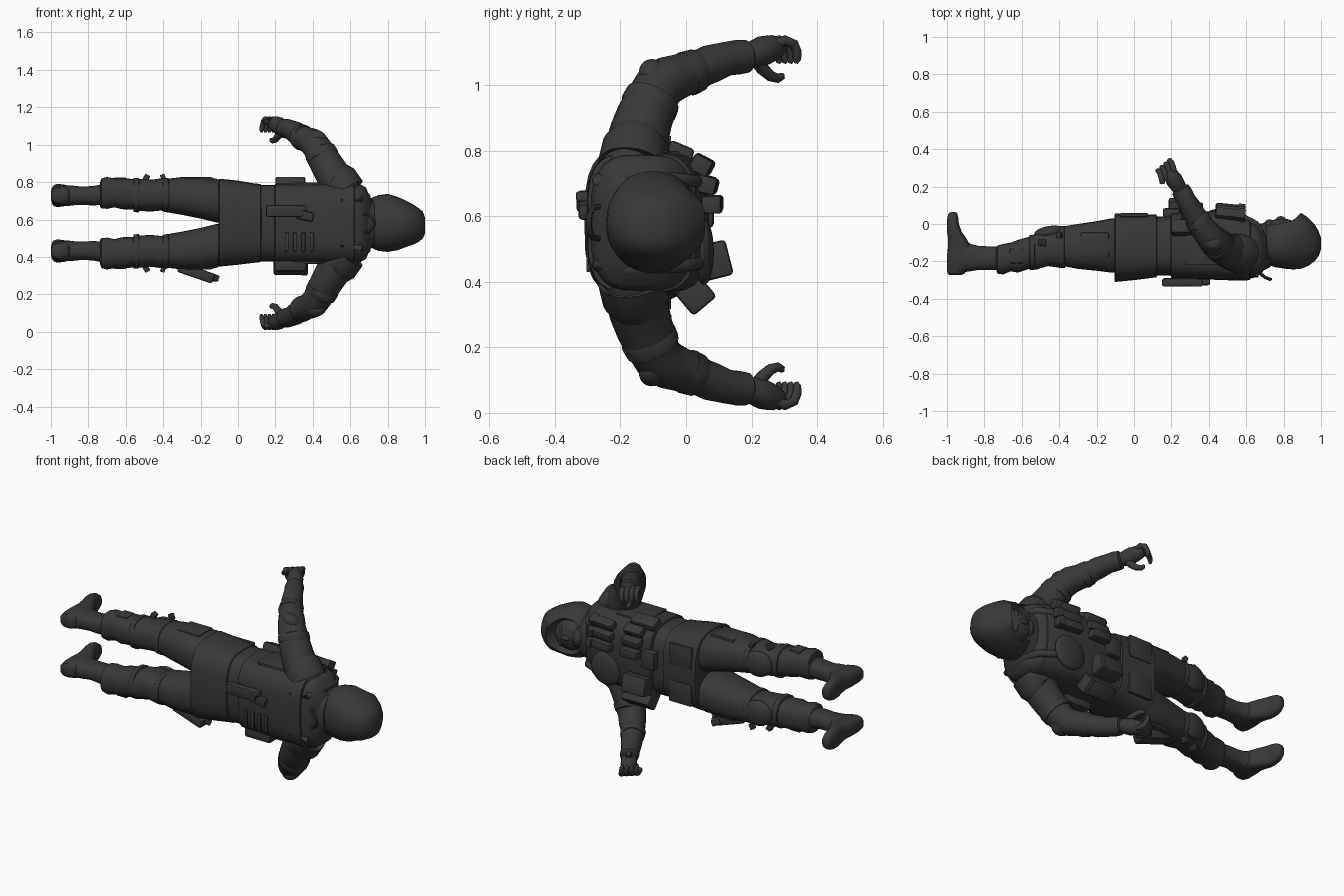
import bpy, bmesh, math
from mathutils import Vector, Matrix, Euler

C = 0.58  # height of the figure's centre plane; the body lies along x, facing +y
mat = bpy.data.materials.new("charcoal")
mat.diffuse_color = (0.04, 0.04, 0.04, 1)


def finish(name, bm):
    bmesh.ops.recalc_face_normals(bm, faces=bm.faces)
    me = bpy.data.meshes.new(name)
    bm.to_mesh(me)
    bm.free()
    me.materials.append(mat)
    ob = bpy.data.objects.new(name, me)
    bpy.context.collection.objects.link(ob)
    return ob


def skin(name, loops):
    """Bridge closed loops of points and cap both ends."""
    bm = bmesh.new()
    vs = [[bm.verts.new(p) for p in lp] for lp in loops]
    n = len(vs[0])
    for a, b in zip(vs, vs[1:]):
        for i in range(n):
            bm.faces.new((a[i], a[(i + 1) % n], b[(i + 1) % n], b[i]))
    bm.faces.new(vs[0])
    bm.faces.new(vs[-1][::-1])
    return finish(name, bm)


def loft(name, rings, s=1, axis="x", e=2.4, n=28):
    """Rings are (position, low, high, side low, side high), rounded by exponent e."""
    loops = []
    for t, a0, a1, d0, d1 in rings:
        lp = []
        for i in range(n):
            w = 2 * math.pi * i / n
            c, q = math.cos(w), math.sin(w)
            a = (a0 + a1) / 2 + (a1 - a0) / 2 * math.copysign(abs(c) ** (2 / e), c)
            d = (d0 + d1) / 2 + (d1 - d0) / 2 * math.copysign(abs(q) ** (2 / e), q)
            z = C + s * d
            lp.append((t, a, z) if axis == "x" else (a, t, z))
        loops.append(lp)
    return skin(name, loops)


def tube(name, pts, s=1, n=16):
    """Round limb through (x, y, side, radius) points."""
    P = [Vector((x, y, C + s * d)) for x, y, d, r in pts]
    loops = []
    for i, p in enumerate(P):
        t = (P[min(i + 1, len(P) - 1)] - P[max(i - 1, 0)]).normalized()
        u = t.cross(Vector((0.8, 0.6, 0))).normalized()
        v = t.cross(u)
        r = pts[i][3]
        loops.append([p + r * (math.cos(w) * u + math.sin(w) * v)
                      for w in (2 * math.pi * k / n for k in range(n))])
    return skin(name, loops)


def place(loc, rot, size, s):
    x, y, d = loc
    e = Euler((s * rot[0], s * rot[1], rot[2]))
    return (Matrix.Translation((x, y, C + s * d)) @ e.to_matrix().to_4x4()
            @ Matrix.Diagonal((*size, 1)))


def box(name, loc, size, rot=(0, 0, 0), s=1, bevel=0.012):
    bm = bmesh.new()
    bmesh.ops.create_cube(bm, size=1, matrix=place(loc, rot, size, s))
    bmesh.ops.bevel(bm, geom=bm.edges[:], offset=min(bevel, min(size) * 0.3),
                    segments=2, affect="EDGES", profile=0.5)
    return finish(name, bm)


def ball(name, loc, radii, rot=(0, 0, 0), s=1):
    bm = bmesh.new()
    bmesh.ops.create_uvsphere(bm, u_segments=24, v_segments=14, radius=1,
                              matrix=place(loc, rot, radii, s))
    return finish(name, bm)


# Torso, vest, jacket skirt and collar
loft("torso", [(.05, -.28, .04, -.205, .205), (.15, -.275, .04, -.205, .205),
               (.30, -.28, .05, -.205, .205), (.48, -.29, .06, -.208, .208),
               (.60, -.295, .035, -.21, .21), (.655, -.285, .01, -.207, .207),
               (.685, -.26, -.03, -.19, .19), (.705, -.235, -.04, -.14, .14),
               (.74, -.19, -.03, -.10, .10)], e=3.2)
loft("jacket_skirt", [(-.105, -.30, .045, -.225, .23), (-.10, -.31, .056, -.232, .238),
                      (0, -.30, .054, -.222, .228), (.08, -.29, .052, -.212, .214),
                      (.12, -.285, .05, -.208, .21), (.125, -.275, .04, -.2, .2)], e=3.2)
loft("vest", [(.195, -.275, .045, -.20, .20), (.20, -.288, .058, -.212, .212),
              (.32, -.293, .064, -.214, .214), (.45, -.299, .07, -.216, .216),
              (.57, -.303, .05, -.216, .216), (.62, -.30, .03, -.213, .213),
              (.625, -.28, .02, -.20, .20)], e=3.6)
loft("collar", [(.65, -.27, .0, -.17, .17), (.70, -.245, .005, -.14, .14),
                (.73, -.23, .0, -.125, .125), (.73, -.2, -.02, -.1, .1)])

# Hood with a face opening
hood = loft("hood", [(.68, -.19, -.03, -.10, .10), (.70, -.21, .0, -.125, .13),
                     (.75, -.23, .025, -.148, .15), (.80, -.238, .038, -.153, .157),
                     (.85, -.243, .045, -.145, .142), (.89, -.24, .062, -.13, .125),
                     (.93, -.225, .035, -.117, .105), (.965, -.20, .0, -.10, .082),
                     (.988, -.17, -.04, -.082, .062), (1.0, -.135, -.075, -.055, .03)],
            e=2.2, n=36)
cut = ball("face_opening_cutter", (.78, .085, 0), (.118, .15, .128))
mod = hood.modifiers.new("opening", "BOOLEAN")
mod.operation, mod.object, mod.solver = "DIFFERENCE", cut, "EXACT"
bpy.context.view_layer.objects.active = hood
bpy.ops.object.modifier_apply(modifier="opening")
bpy.data.objects.remove(cut)
ball("face", (.79, -.05, 0), (.105, .08, .095))
ball("nose", (.785, .02, 0), (.028, .022, .016))
ball("jaw", (.725, -.03, 0), (.04, .055, .06))
for s in (1, -1):
    ball("brow", (.825, .01, .03), (.014, .014, .035), s=s)
    ball("cheek", (.77, .0, .035), (.035, .02, .03), s=s)

# Back handle loop on the collar
tube("collar_loop", [(.67, -.26, -.05, .009), (.70, -.285, -.045, .009), (.725, -.295, -.02, .009),
                     (.73, -.295, .0, .009), (.725, -.295, .02, .009),
                     (.70, -.285, .045, .009), (.67, -.26, .05, .009)], n=8)

for s in (1, -1):
    # Trousers with gathered folds
    loft("trouser_leg", [(-.738, -.24, -.125, .09, .215), (-.73, -.265, -.115, .08, .24),
                         (-.70, -.27, -.107, .077, .247), (-.66, -.253, -.10, .085, .24),
                         (-.62, -.26, -.085, .075, .243), (-.56, -.24, -.068, .073, .236),
                         (-.52, -.243, -.05, .065, .238), (-.46, -.225, -.03, .063, .233),
                         (-.41, -.232, -.02, .068, .24), (-.36, -.228, -.01, .055, .24),
                         (-.30, -.24, .0, .045, .247), (-.20, -.25, .015, .025, .245),
                         (-.12, -.26, .03, .005, .24), (-.03, -.26, .03, .0, .20)], s)
    # Boots with rounded heel and toe
    loft("boot_shaft", [(-.95, -.25, -.09, .095, .20), (-.91, -.258, -.085, .092, .203),
                        (-.87, -.252, -.108, .097, .20), (-.83, -.245, -.117, .098, .195),
                        (-.77, -.245, -.12, .095, .20), (-.72, -.245, -.12, .10, .21)], s)
    loft("boot_foot", [(-.274, -.985, -.925, .125, .17), (-.264, -.998, -.905, .108, .188),
                       (-.23, -1.0, -.885, .097, .20), (-.17, -1.0, -.87, .094, .202),
                       (-.12, -.994, -.872, .094, .203), (-.08, -.994, -.895, .09, .207),
                       (-.04, -1.0, -.922, .087, .21), (.0, -1.0, -.936, .088, .208),
                       (.035, -.998, -.94, .098, .198), (.055, -.992, -.944, .113, .183),
                       (.064, -.98, -.955, .13, .165)], s, axis="y", e=2.6)
    # Knee pad, knee straps, loose strap ends and pockets
    ball("knee_pad", (-.45, -.045, .148), (.085, .035, .075), (0, 0, .15), s)
    for x, y0, y1 in ((-.545, -.243, -.06), (-.385, -.234, -.012)):
        loft("knee_strap", [(x - .015, y0, y1, .065, .238), (x - .012, y0 - .002, y1 + .002, .06, .242),
                            (x + .012, y0 - .002, y1 + .002, .058, .242), (x + .015, y0, y1, .062, .238)], s)
    box("strap_end", (-.49, -.10, .243), (.03, .035, .035), (0, .5, 0), s, .004)
    box("strap_end", (-.40, -.06, .245), (.025, .03, .035), (0, -.4, 0), s, .004)
    box("thigh_pocket", (-.21, -.11, .234), (.15, .13, .024), s=s)
    box("shin_pocket", (-.63, -.17, .232), (.07, .08, .024), s=s)
    box("jacket_pocket", (.0, .048, .11), (.15, .02, .13), s=s)

    # Sleeve with folds, shoulder flap and elbow pad
    tube("sleeve", [(.59, -.165, .10, .09), (.56, -.16, .16, .10), (.53, -.152, .22, .098),
                    (.495, -.14, .28, .091), (.468, -.125, .325, .087), (.442, -.105, .37, .082),
                    (.417, -.085, .412, .076), (.392, -.05, .437, .073), (.364, -.015, .449, .067),
                    (.346, .01, .457, .067), (.325, .05, .473, .058), (.31, .075, .484, .059),
                    (.281, .125, .50, .052), (.262, .16, .505, .053), (.248, .185, .507, .05),
                    (.243, .193, .508, .035)], s, 20)
    tube("shoulder_flap", [(.582, -.165, .165, .09), (.577, -.163, .17, .107), (.537, -.152, .235, .102),
                           (.53, -.15, .24, .09)], s, 20)
    tube("sleeve_band", [(.458, -.117, .345, .083), (.456, -.115, .35, .088),
                         (.44, -.102, .377, .086), (.438, -.10, .381, .08)], s, 20)
    tube("forearm_band", [(.352, .0, .453, .065), (.35, .003, .454, .07),
                          (.334, .034, .466, .066), (.332, .037, .467, .06)], s, 20)
    ball("elbow_pad", (.42, -.092, .443), (.06, .046, .06), (.6, 0, -.4), s)

    # Gloved hand with curled fingers
    tube("palm", [(.25, .18, .507, .035), (.235, .205, .512, .042), (.215, .235, .524, .046),
                  (.195, .268, .534, .039), (.18, .29, .54, .026)], s)
    for i in range(4):
        x, y = .215 - .021 * i, .297 - .018 * i
        tube("finger", [(x, y - .025, .545, .015), (x - .005, y + .005, .556, .016),
                        (x - .015, y + .032, .545, .015), (x - .022, y + .042, .52, .014),
                        (x - .026, y + .042, .498, .012), (x - .027, y + .038, .486, .006)], s, 10)
    tube("thumb", [(.23, .215, .495, .022), (.215, .235, .468, .02), (.20, .258, .447, .017),
                   (.185, .282, .44, .014), (.178, .292, .447, .012), (.176, .295, .455, .005)], s, 10)

    # Shoulder straps and side plates
    tube("shoulder_strap", [(.48, .055, .125, .018), (.58, .035, .125, .02), (.65, .0, .13, .02),
                            (.685, -.07, .135, .022), (.688, -.17, .14, .022), (.65, -.27, .13, .02),
                            (.55, -.288, .12, .012)], s, 10)
    box("side_plate", (.38, -.12, .208), (.20, .20, .02), s=s)

# Back webbing, radio pack and pouch
for k in range(4):
    box("back_webbing", (.26 + .045 * k, -.298, -.10), (.02, .012, .10), bevel=.003)
box("radio_pack", (.25, -.312, .065), (.20, .045, .065))
box("radio_cap", (.335, -.315, .08), (.06, .04, .03), bevel=.006)
box("back_pouch", (.36, -.31, .04), (.09, .035, .05), (0, .2, 0))

# Chest magazine pouches and flaps
for k in range(3):
    d = .055 + .06 * k
    box("magazine_pouch", (.51, .08 - .014 * k, d), (.15, .055, .05), (-.25 * k, 0, -.1))
    box("magazine_flap", (.575, .078 - .016 * k, d), (.04, .06, .053), (-.25 * k, 0, -.1), bevel=.006)
    box("small_pouch", (.31, .085 - .02 * k, .06 + .06 * k), (.12, .06, .05), (-.3 * k, 0, 0))
ball("chest_panel", (.49, .055, -.09), (.10, .03, .10))

# Belly, hip and side pouches
box("belly_pouch", (.26, .088, -.115), (.15, .085, .105), (.25, 0, 0))
box("belly_pouch_flap", (.32, .09, -.115), (.04, .088, .11), (.25, 0, 0))
box("hip_pouch", (.28, .025, -.215), (.18, .09, .10), (.7, 0, 0))
box("hip_pouch_flap", (.355, .025, -.215), (.04, .094, .104), (.7, 0, 0))
box("side_pouch", (.28, -.02, .21), (.16, .08, .06), (-.4, 0, 0))
box("rear_side_pouch", (.28, -.17, -.222), (.17, .10, .07))
box("front_pouch", (.20, .06, .04), (.09, .05, .11))

# Thigh holster with grip
box("holster", (-.225, -.12, -.265), (.20, .09, .055), (0, .33, 0))
box("holster_grip", (-.14, -.09, -.29), (.05, .08, .035), (0, .33, .5), bevel=.006)

# Smooth shading with sharp creases kept
bpy.ops.object.select_all(action="DESELECT")
for ob in bpy.context.scene.objects:
    ob.select_set(True)
    bpy.context.view_layer.objects.active = ob
bpy.ops.object.shade_smooth_by_angle(angle=math.radians(40))
